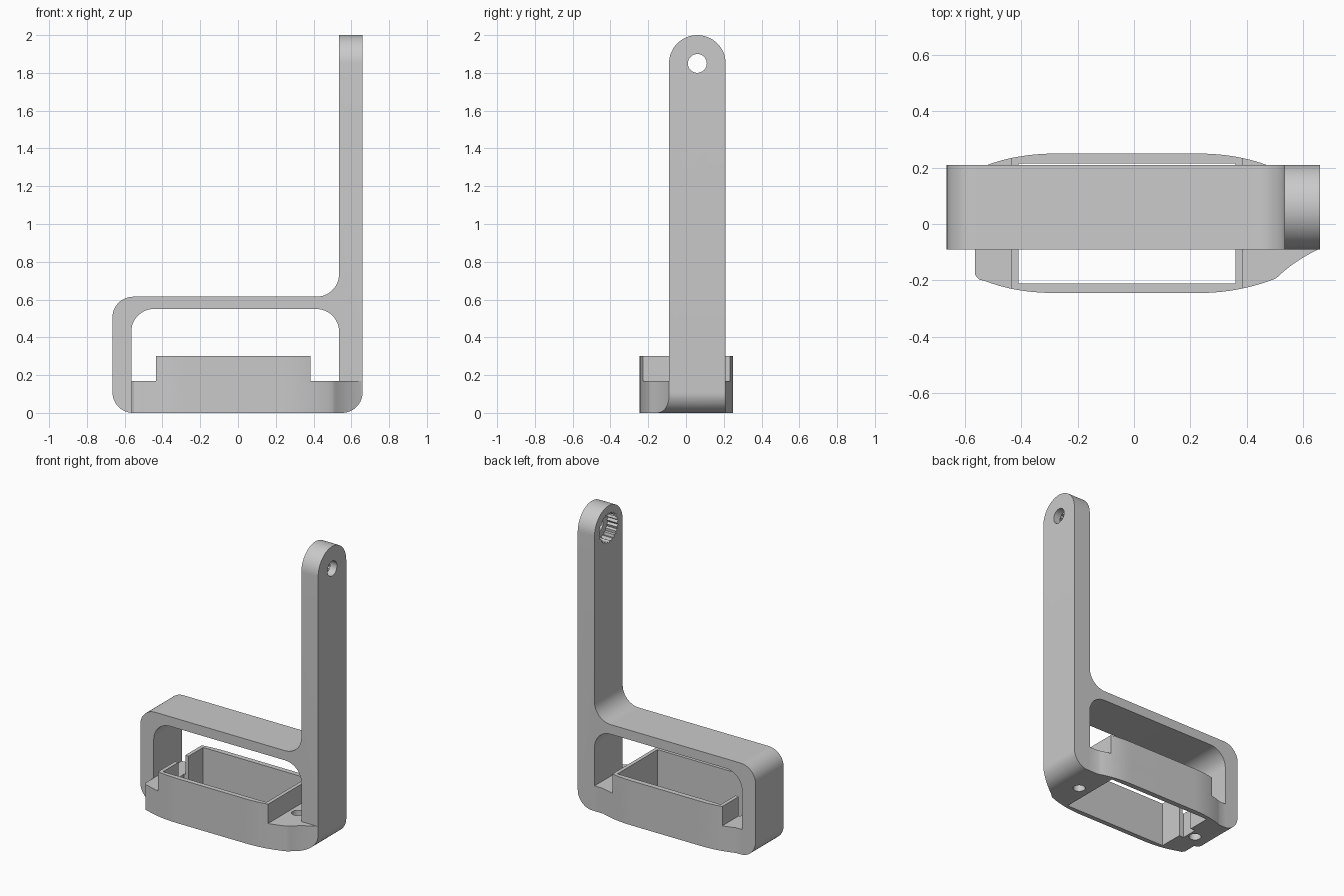
import bpy, bmesh, math
from mathutils import Vector

cube = bpy.data.objects.get("Cube")
if cube:
    bpy.data.objects.remove(cube, do_unlink=True)

COLOUR = (0.59, 0.59, 0.59, 1)
grey = bpy.data.materials.new("plain_grey")
grey.use_nodes = True
grey.diffuse_color = COLOUR
grey.node_tree.nodes["Principled BSDF"].inputs["Base Color"].default_value = COLOUR


def rounded(corners, steps=12):
    """Polygon from (a, b, radius) right-angled corners, with arcs at the radii."""
    out = []
    for i, (a, b, r) in enumerate(corners):
        p = Vector((a, b))
        if r == 0:
            out.append(p)
            continue
        u = (Vector(corners[i - 1][:2]) - p).normalized()
        v = (Vector(corners[(i + 1) % len(corners)][:2]) - p).normalized()
        centre = p + (u + v) * r
        for k in range(steps + 1):
            t = math.pi / 2 * k / steps
            out.append(centre - v * r * math.cos(t) - u * r * math.sin(t))
    return out


def curve(p0, p1, p2, steps=10):
    """Quadratic curve from p0 to p2."""
    a, b, c = Vector(p0), Vector(p1), Vector(p2)
    return [a * (1 - t) ** 2 + b * 2 * t * (1 - t) + c * t * t
            for t in (k / steps for k in range(steps + 1))]


def arc(a, b, r, sweep=math.tau, n=32):
    """Points counter-clockwise round a centre, the last point left out."""
    return [Vector((a + r * math.cos(sweep * k / n), b + r * math.sin(sweep * k / n)))
            for k in range(n)]


def extrude(name, points, axis, lo, hi):
    """Prism of a 2D outline along an axis."""
    place = {"x": lambda p, d: (d, p[0], p[1]),
             "y": lambda p, d: (p[0], d, p[1]),
             "z": lambda p, d: (p[0], p[1], d)}[axis]
    bm = bmesh.new()
    rings = [[bm.verts.new(place(p, d)) for p in points] for d in (lo, hi)]
    n = len(points)
    bm.faces.new(rings[0])
    bm.faces.new(rings[1])
    for i in range(n):
        j = (i + 1) % n
        bm.faces.new((rings[0][i], rings[0][j], rings[1][j], rings[1][i]))
    bmesh.ops.recalc_face_normals(bm, faces=bm.faces)
    mesh = bpy.data.meshes.new(name)
    bm.to_mesh(mesh)
    bm.free()
    mesh.materials.append(grey)
    ob = bpy.data.objects.new(name, mesh)
    bpy.context.collection.objects.link(ob)
    return ob


def box(name, x0, x1, y0, y1, z0, z1):
    return extrude(name, [(x0, y0), (x1, y0), (x1, y1), (x0, y1)], "z", z0, z1)


def combine(target, other, operation):
    """Apply a boolean and drop the second object."""
    mod = target.modifiers.new("shape", "BOOLEAN")
    mod.operation, mod.solver, mod.object = operation, "EXACT", other
    graph = bpy.context.evaluated_depsgraph_get()
    mesh = bpy.data.meshes.new_from_object(target.evaluated_get(graph))
    target.modifiers.clear()
    target.data = mesh
    bpy.data.objects.remove(other, do_unlink=True)


# Side profile shared by the frame and the base
profile = rounded([(-0.665, 0, 0.11), (0.66, 0, 0.11), (0.66, 2.1, 0), (0.535, 2.1, 0),
                   (0.535, 0.615, 0.12), (-0.665, 0.615, 0.11)])

# Frame with tall arm, opening and rounded arm end
bracket = extrude("bracket", profile, "y", -0.09, 0.21)
opening = rounded([(-0.565, 0.17, 0), (0.535, 0.17, 0), (0.535, 0.55, 0.12), (-0.565, 0.55, 0.12)])
combine(bracket, extrude("opening", opening, "y", -1, 1), "DIFFERENCE")
waste = [Vector((0.21, 1.85)), Vector((0.3, 1.85)), Vector((0.3, 2.2)),
         Vector((-0.2, 2.2)), Vector((-0.2, 1.85)), Vector((-0.09, 1.85))]
waste += arc(0.06, 1.85, 0.15, math.pi)[:0:-1]
combine(bracket, extrude("arm_end", waste, "x", 0.4, 0.8), "DIFFERENCE")

# Curved outline of the base tray
outline = ([Vector((-0.565, 0.2)), Vector((-0.565, -0.18)), Vector((-0.55, -0.197))]
           + curve((-0.53, -0.202), (-0.42, -0.245), (-0.28, -0.245))
           + curve((0.23, -0.245), (0.37, -0.245), (0.5, -0.195))
           + curve((0.51, -0.188), (0.57, -0.13), (0.655, -0.09))
           + [Vector((0.655, 0.2)), Vector((0.5, 0.2))]
           + curve((0.47, 0.21), (0.36, 0.25), (0.23, 0.25))
           + curve((-0.28, 0.25), (-0.41, 0.25), (-0.52, 0.21))
           + [Vector((-0.55, 0.2))])
base = extrude("base", outline, "z", 0, 0.17)
combine(base, extrude("base_ends", profile, "y", -1, 1), "INTERSECT")
combine(bracket, base, "UNION")

# Raised pocket walls
walls = extrude("walls", outline, "z", 0.1, 0.3)
combine(walls, box("wall_span", -0.435, 0.385, -1, 1, 0, 1), "INTERSECT")
combine(bracket, walls, "UNION")

# Through pocket, cable slot and screw holes
combine(bracket, box("pocket", -0.41, 0.36, -0.212, 0.215, -0.1, 0.4), "DIFFERENCE")
combine(bracket, box("cable_slot", -0.445, -0.4, -0.05, 0.06, -0.1, 0.4), "DIFFERENCE")
for x in (-0.495, 0.445):
    combine(bracket, extrude("screw_hole", arc(x, 0, 0.038), "z", -0.1, 0.3), "DIFFERENCE")

# Toothed socket on the inside of the arm, with a bolt hole through
teeth = 22
socket = []
for k in range(teeth * 2):
    r = 0.102 if k % 2 else 0.09
    t = math.tau * k / (teeth * 2)
    socket.append(Vector((0.06 + r * math.cos(t), 1.85 + r * math.sin(t))))
combine(bracket, extrude("socket", socket, "x", 0.45, 0.61), "DIFFERENCE")
combine(bracket, extrude("bolt_hole", arc(0.06, 1.85, 0.05), "x", 0.4, 0.8), "DIFFERENCE")

# Smooth the rounded faces, keep edges sharp
bpy.ops.object.select_all(action="DESELECT")
bracket.select_set(True)
bpy.context.view_layer.objects.active = bracket
bpy.ops.object.shade_smooth_by_angle(angle=math.radians(25))
